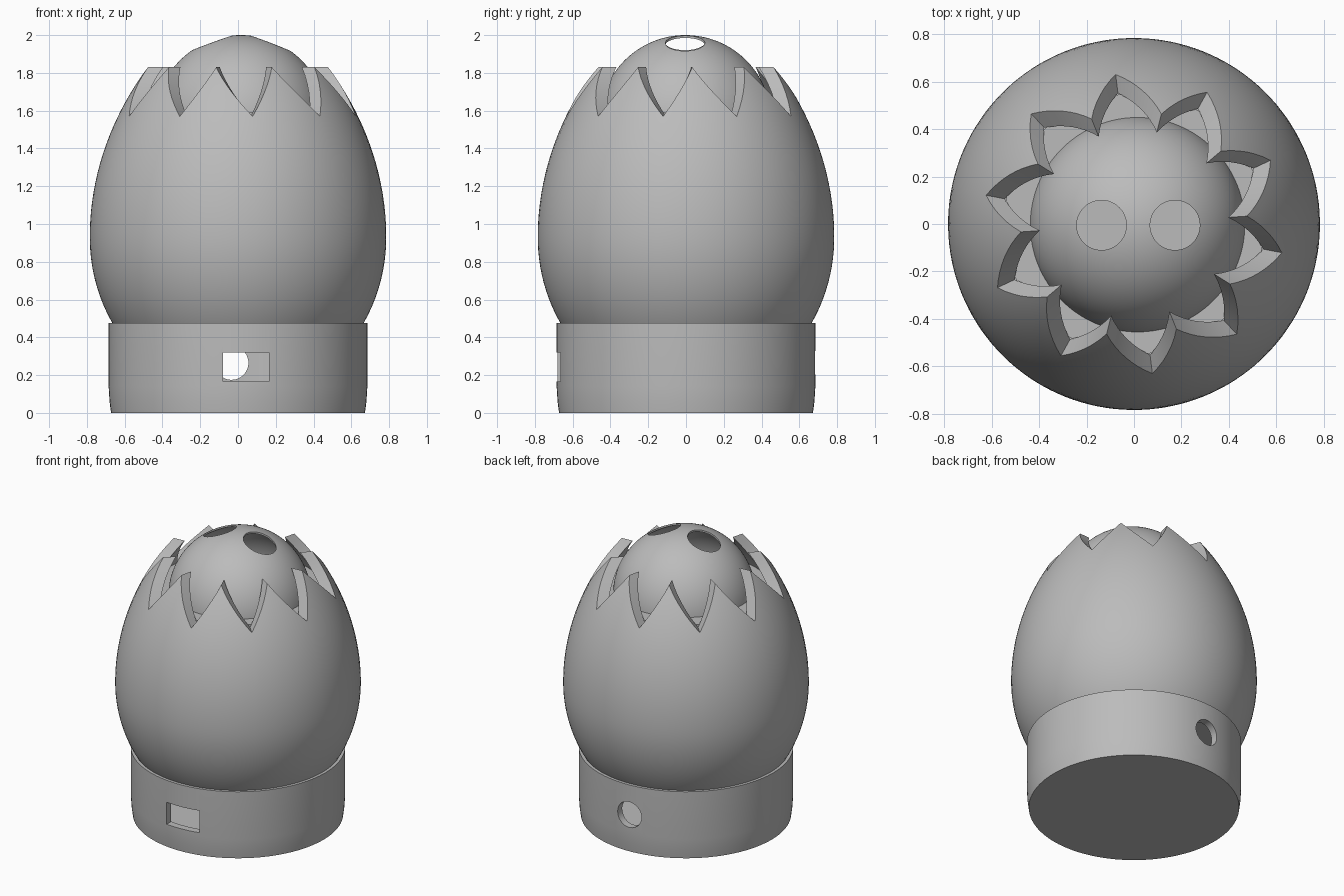
import bpy, bmesh
from math import sin, cos, pi, radians, sqrt

cube = bpy.data.objects.get("Cube")
if cube:
    bpy.data.objects.remove(cube, do_unlink=True)

grey = bpy.data.materials.new("plain grey")
grey.use_nodes = True
colour = (0.5, 0.5, 0.5, 1)
grey.diffuse_color = colour
grey.node_tree.nodes["Principled BSDF"].inputs["Base Color"].default_value = colour


def finish(bm, name, location=(0, 0, 0)):
    """Turn a bmesh into a grey, smooth object with sharp edges."""
    bmesh.ops.remove_doubles(bm, verts=bm.verts, dist=1e-5)
    bmesh.ops.recalc_face_normals(bm, faces=bm.faces)
    mesh = bpy.data.meshes.new(name)
    bm.to_mesh(mesh)
    bm.free()
    mesh.materials.append(grey)
    obj = bpy.data.objects.new(name, mesh)
    obj.location = location
    bpy.context.collection.objects.link(obj)
    return obj


def smooth(obj):
    bpy.ops.object.select_all(action="DESELECT")
    obj.select_set(True)
    bpy.context.view_layer.objects.active = obj
    bpy.ops.object.shade_smooth_by_angle(angle=radians(30))


def lathe(name, profile, location=(0, 0, 0), steps=128):
    """Spin a list of (radius, height) points round the z axis."""
    bm = bmesh.new()
    verts = [bm.verts.new((r, 0, z)) for r, z in profile]
    edges = [bm.edges.new(pair) for pair in zip(verts, verts[1:])]
    bmesh.ops.spin(bm, geom=verts + edges, cent=(0, 0, 0), axis=(0, 0, 1),
                   angle=2 * pi, steps=steps, use_merge=True)
    return finish(bm, name, location)


def cut(target, cutter):
    """Subtract the cutter from the target and delete the cutter."""
    cutter.hide_render = True
    mod = target.modifiers.new("cut", "BOOLEAN")
    mod.operation = "DIFFERENCE"
    mod.solver = "EXACT"
    mod.object = cutter
    bpy.ops.object.select_all(action="DESELECT")
    target.select_set(True)
    bpy.context.view_layer.objects.active = target
    bpy.ops.object.modifier_apply(modifier=mod.name)
    bpy.data.objects.remove(cutter, do_unlink=True)


def disc(radius, low, high):
    return [(0, low), (radius, low), (radius, high), (0, high)]


# Base: hollow cup with a rectangular port in front and a round hole behind
base = lathe("base", [(0, 0), (0.672, 0), (0.68, 0.06), (0.685, 0.14), (0.685, 0.475),
                      (0.635, 0.475), (0.635, 0.04), (0, 0.04)])
bm = bmesh.new()
bmesh.ops.create_cube(bm, size=1)
bmesh.ops.scale(bm, vec=(0.245, 0.4, 0.155), verts=bm.verts)
cut(base, finish(bm, "port_cutter", (0.0425, -0.7, 0.2425)))
hole = lathe("hole_cutter", disc(0.09, -0.2, 0.2), (-0.035, 0.7, 0.265), 48)
hole.rotation_euler.x = pi / 2
cut(base, hole)
smooth(base)

# Egg shell: thick wall whose upper rim is a leaning zigzag
BOTTOM, WIDEST, VALLEY, PEAK = 0.42, 0.93, 1.57, 1.83
TEETH, RISE, FALL, ROWS = 10, 6, 8, 28


def egg_radius(z):
    u = z - WIDEST
    if u < 0:
        return 0.785 * sqrt(1 - (u / 0.857) ** 2)
    return 0.785 * (1 - (u / 1.3) ** 2) ** 0.76


rim = []  # (angle, rim height) of every column
for tooth in range(TEETH):
    start = radians(-83 + 36 * tooth)
    for i in range(RISE):
        rim.append((start + radians(15) * i / RISE, VALLEY + (PEAK - VALLEY) * i / RISE))
    for i in range(FALL):
        rim.append((start + radians(15 + 21 * i / FALL), PEAK - (PEAK - VALLEY) * i / FALL))

bm = bmesh.new()
columns = []
for angle, top in rim:
    heights = [BOTTOM + (top - BOTTOM) * k / ROWS for k in range(ROWS + 1)]
    path = [(egg_radius(z), z) for z in heights]
    path += [(egg_radius(z) - 0.08, z) for z in reversed(heights)]
    columns.append([bm.verts.new((r * cos(angle), r * sin(angle), z)) for r, z in path])
for a, b in zip(columns, columns[1:] + columns[:1]):
    for k in range(len(a)):
        n = (k + 1) % len(a)
        bm.faces.new((a[k], b[k], b[n], a[n]))
smooth(finish(bm, "egg_shell"))

# Floors inside the egg
smooth(lathe("egg_bottom", disc(0.6, 0.42, 0.45)))
smooth(lathe("egg_floor", disc(0.55, 1.5, 1.59)))

# Head: thin dome with two round eye holes cut straight down
R, THICK, ARC = 0.455, 0.012, 32
turns = [pi / 2 * k / ARC for k in range(ARC + 1)]
dome = [(R * cos(t), R * sin(t)) for t in turns]
dome += [((R - THICK) * cos(t), (R - THICK) * sin(t)) for t in reversed(turns)]
head = lathe("head", dome + dome[:1], (0.015, -0.003, 1.545))
for x in (-0.137, 0.173):
    cut(head, lathe("eye_cutter", disc(0.105, 1.75, 2.2), (x, -0.005, 0), 48))
smooth(head)
